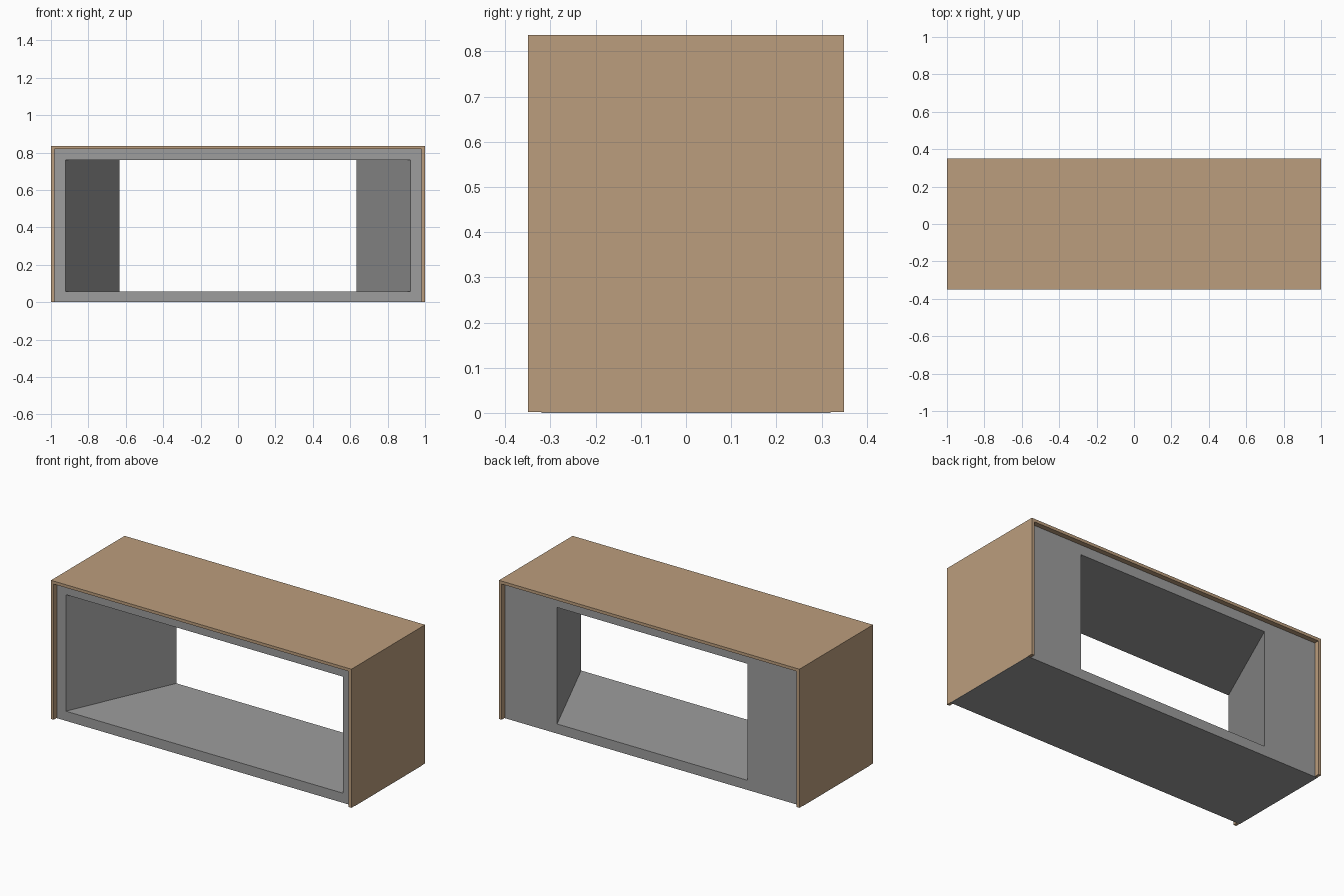
import bpy, bmesh

if "Cube" in bpy.data.objects:
    bpy.data.objects.remove(bpy.data.objects["Cube"])

W, D, H = 1.0, 0.35, 0.836      # half width, half depth, height
T = 0.018                       # wood thickness
BW, BD, BH = W - T, 0.32, H - T  # grey body half width, half depth, height
FOOT = 0.002                    # thin base plate


def material(name, rgb):
    m = bpy.data.materials.new(name)
    m.diffuse_color = (*rgb, 1)
    m.use_nodes = True
    m.node_tree.nodes["Principled BSDF"].inputs["Base Color"].default_value = m.diffuse_color
    return m


wood = material("light wood", (0.50, 0.34, 0.205))
grey = material("mid grey", (0.34, 0.34, 0.34))


def finish(name, bm, mat):
    bmesh.ops.recalc_face_normals(bm, faces=bm.faces)
    me = bpy.data.meshes.new(name)
    bm.to_mesh(me)
    bm.free()
    me.materials.append(mat)
    ob = bpy.data.objects.new(name, me)
    bpy.context.collection.objects.link(ob)
    return ob


def rect(bm, hw, y, z0, z1):
    return [bm.verts.new((x, y, z)) for x, z in
            ((-hw, z0), (hw, z0), (hw, z1), (-hw, z1))]


# wooden shell: upside-down U profile swept front to back
bm = bmesh.new()
profile = [(-W, FOOT), (-W, H), (W, H), (W, FOOT),
           (BW, FOOT), (BW, BH), (-BW, BH), (-BW, FOOT)]
face = bm.faces.new([bm.verts.new((x, -D, z)) for x, z in profile])
out = bmesh.ops.extrude_face_region(bm, geom=[face])
bmesh.ops.translate(bm, vec=(0, 2 * D, 0),
                    verts=[v for v in out["geom"] if isinstance(v, bmesh.types.BMVert)])
finish("wooden_shell", bm, wood)

# grey body: rectangular tube whose opening narrows towards the back
bm = bmesh.new()
outer_f = rect(bm, BW, -BD, FOOT, BH)
inner_f = rect(bm, 0.922, -BD, 0.058, 0.759)
inner_b = rect(bm, 0.634, BD, 0.058, 0.759)
outer_b = rect(bm, BW, BD, FOOT, BH)
rings = [outer_f, inner_f, inner_b, outer_b]
for a, b in zip(rings, rings[1:] + rings[:1]):
    for i in range(4):
        j = (i + 1) % 4
        bm.faces.new((a[i], a[j], b[j], b[i]))
finish("tapered_body", bm, grey)

# base plate covering the underside
bm = bmesh.new()
bmesh.ops.create_cube(bm, size=1)
for v in bm.verts:
    v.co = (v.co.x * 2 * W, v.co.y * 2 * BD, (v.co.z + 0.5) * FOOT)
finish("base_plate", bm, grey)
